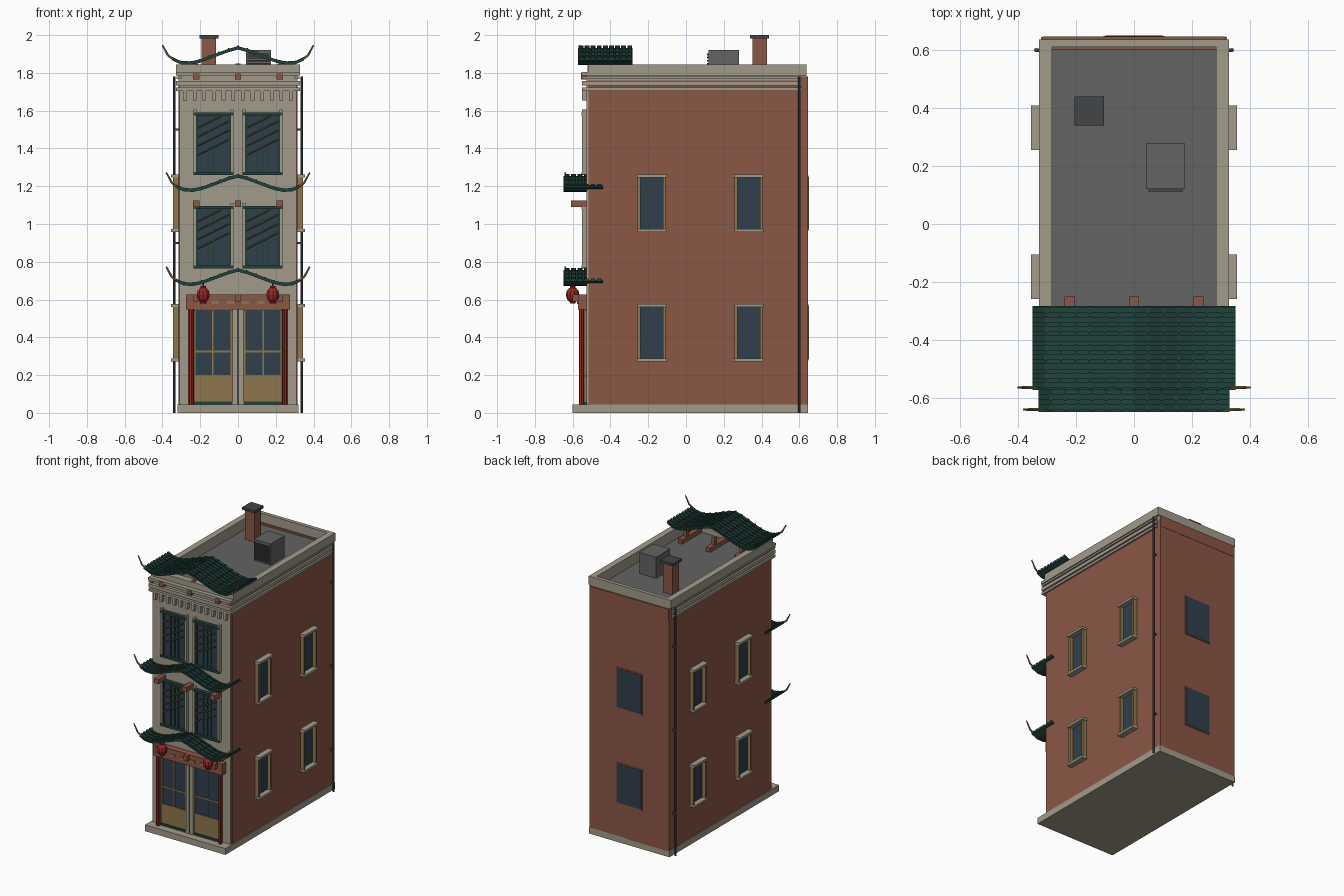
import bpy, bmesh, math
from mathutils import Vector, Matrix

cube = bpy.data.objects.get("Cube")
if cube:
    bpy.data.objects.remove(cube, do_unlink=True)


def material(name, r, g, b):
    m = bpy.data.materials.new(name)
    m.use_nodes = True
    m.diffuse_color = (r, g, b, 1)
    m.node_tree.nodes["Principled BSDF"].inputs["Base Color"].default_value = (r, g, b, 1)
    return m


brick = material("brick", .26, .095, .06)
stone = material("stone", .36, .33, .26)
grey = material("roof grey", .125, .125, .125)
green = material("dark green", .015, .055, .045)
glass = material("window glass", .03, .05, .07)
tan = material("tan wood", .27, .18, .075)
red = material("lacquer red", .3, .02, .015)
metal = material("dark metal", .055, .058, .062)


def finish(name, bm, mat):
    bmesh.ops.recalc_face_normals(bm, faces=bm.faces)
    mesh = bpy.data.meshes.new(name)
    bm.to_mesh(mesh)
    bm.free()
    mesh.materials.append(mat)
    ob = bpy.data.objects.new(name, mesh)
    bpy.context.collection.objects.link(ob)
    return ob


def add_box(bm, x, y, z):
    """Each argument is a (low, high) range."""
    size = [r[1] - r[0] for r in (x, y, z)]
    mid = Vector([(r[0] + r[1]) / 2 for r in (x, y, z)])
    bmesh.ops.create_cube(bm, size=1, matrix=Matrix.Translation(mid) @ Matrix.Diagonal((*size, 1)))


def boxes(name, mat, *ranges, mirror=False):
    bm = bmesh.new()
    for x, y, z in ranges:
        add_box(bm, x, y, z)
        if mirror:
            add_box(bm, (-x[1], -x[0]), y, z)
    return finish(name, bm, mat)


def around(c, w):
    return (c - w / 2, c + w / 2)


def rod(bm, a, b, r, r2=None, sides=8):
    a, b = Vector(a), Vector(b)
    d = b - a
    mat = Matrix.Translation((a + b) / 2) @ d.to_track_quat('Z', 'Y').to_matrix().to_4x4()
    bmesh.ops.create_cone(bm, cap_ends=True, segments=sides, radius1=r,
                          radius2=r if r2 is None else r2, depth=d.length, matrix=mat)


# Main shell
boxes("plinth", stone, ((-.32, .32), (-.6, .645), (0, .045)))
boxes("brick_walls", brick, ((-.315, .315), (-.515, .645), (.04, 1.76)),
      ((-.315, .315), (.6, .647), (1.7, 1.78)))
boxes("front_facade", stone, ((-.31, .31), (-.527, -.51), (.04, 1.8)))
boxes("roof_deck", grey, ((-.29, .29), (-.49, .62), (1.755, 1.768)))
boxes("parapet_sides", stone, ((.283, .328), (-.52, .637), (1.785, 1.845)),
      ((.283, .315), (-.52, .637), (1.755, 1.79)), mirror=True)
boxes("parapet_ends", stone, ((-.3, .3), (-.522, -.475), (1.755, 1.845)),
      ((-.3, .3), (.61, .637), (1.755, 1.845)))
boxes("cornice_bands", stone, *[((-.328, .328), (-.55, .615), z) for z in ((1.705, 1.722), (1.733, 1.757))])
boxes("cornice_top", stone, ((-.328, .328), (-.553, -.5), (1.785, 1.805)))
boxes("cornice_side_strips", stone, ((.3, .326), (-.55, .615), (1.768, 1.78)), mirror=True)
boxes("dentils", stone, *[(around((i - 5.5) * .051, .02), (-.55, -.52), (1.655, 1.706)) for i in range(12)])

# Rooftop chimney and vent unit
boxes("chimney", brick, ((-.192, -.116), (.352, .428), (1.76, 1.985)))
boxes("chimney_cap", metal, ((-.205, -.104), (.34, .44), (1.982, 2)))
boxes("vent_unit", grey, ((.042, .175), (.12, .28), (1.765, 1.92)))
boxes("vent_slats", metal, *[((.05, .167), (.112, .122), around(1.785 + i * .016, .009)) for i in range(8)])

# Downpipes
bm = bmesh.new()
for s in (-1, 1):
    rod(bm, (s * .338, .6, 0), (s * .338, .6, 1.78), .007)
    for z in (.3, .9, 1.5):
        add_box(bm, around(s * .326, .03), around(.6, .012), around(z, .012))
finish("downpipes", bm, metal)

# Side windows
rows, columns = (.425, 1.11), (-.182, .332)
spots = [(y, z) for y in columns for z in rows]
boxes("side_glass", glass, *[((.31, .319), around(y, .13), around(z, .28)) for y, z in spots], mirror=True)
boxes("side_jambs", tan, *[((.31, .344), around(y + e * .067, .014), around(z, .28))
                           for y, z in spots for e in (-1, 1)], mirror=True)
boxes("side_sills", stone, *[((.31, .355), around(y, .155), around(z + e * .144, .016))
                             for y, z in spots for e in (-1, 1)], mirror=True)

# Back windows
boxes("back_frames", brick, *[((-.105, .105), (.64, .648), around(z, .295)) for z in rows])
boxes("back_glass", glass, *[((-.098, .098), (.64, .65), around(z, .28)) for z in rows])

# Front upper windows
floors = (.93, 1.425)
boxes("front_glass", glass, *[((.04, .22), (-.533, -.52), around(z, .31)) for z in floors], mirror=True)
boxes("front_jambs", stone, *[(around(x, .016), (-.55, -.52), around(z + .01, .34))
                              for z in floors for x in (.032, .228)], mirror=True)
boxes("front_window_trim", green, *[((.025, .235), (-.553, -.52), around(z + e * .158, .017))
                                    for z in floors for e in (-1, 1)], mirror=True)
boxes("front_mullions", green, *[(around(x, w), (-.54, -.52), around(z, .31)) for z in floors
                                 for x, w in ((.045, .01), (.1, .005), (.13, .01), (.16, .005), (.215, .01))],
      mirror=True)
bm = bmesh.new()
for z in floors:
    for cx in (-.13, .13):
        for k in range(4):
            low, slope, left = z - .06 + k * .048, .5, cx - .083
            run = min(.166, (z + .145 - low) / slope)
            rod(bm, (left, -.543, low), (left + run, -.543, low + run * slope), .0035, sides=4)
finish("diagonal_lattice", bm, tan)

# Shopfront doors
boxes("door_glass", glass, ((.03, .235), (-.533, -.52), (.19, .545)), mirror=True)
boxes("door_panels", tan, ((.03, .235), (-.538, -.52), (.058, .2)), mirror=True)
boxes("door_bars", tan, (around(.133, .007), (-.539, -.52), (.2, .545)),
      ((.03, .235), (-.539, -.52), around(.325, .009)),
      (around(.035, .01), (-.539, -.52), (.2, .545)),
      (around(.23, .01), (-.539, -.52), (.2, .545)), mirror=True)
boxes("door_sills", green, ((.03, .235), (-.545, -.52), (.045, .06)), mirror=True)
boxes("door_post", stone, ((.005, .028), (-.55, -.52), (.045, .55)), mirror=True)
boxes("door_gap", metal, ((-.006, .006), (-.543, -.52), (.045, .55)))
bm = bmesh.new()
for s in (-1, 1):
    rod(bm, (s * .247, -.553, .045), (s * .247, -.553, .55), .014)
finish("red_columns", bm, red)

# Signboard and timber brackets
boxes("signboard", brick, ((-.275, .275), (-.573, -.52), (.547, .628)))
boxes("sign_insets", tan, *[(around(x, .038), (-.577, -.57), around(.586, .018)) for x in (.04, .12)], mirror=True)
beams = (-.222, 0, .222)
boxes("middle_brackets", brick, *[(around(x, .034), (-.61, -.52), (1.09, 1.124)) for x in beams])
boxes("lower_brackets", brick, *[(around(x, .03), (-.6, -.52), (.59, .627)) for x in beams])
boxes("roof_beams", brick, *[(around(x, .034), (-.556, -.25), (1.766, 1.8)) for x in beams])
boxes("roof_posts", brick, *[(around(x, .025), around(y, .025), (1.79, 1.85))
                             for x in beams for y in (-.5, -.32)])

# Curved tiled eaves
SWEEP = ((0, 1), (.14, .84), (.29, .6), (.44, .35), (.58, .13), (.72, 0), (.87, .03), (1, .3))


def sweep(bm, path, y, lift, thick):
    rings = [[bm.verts.new((px, py, pz + lift + t)) for py, t in
              ((y[0], 0), (y[1], 0), (y[1], thick), (y[0], thick))] for px, pz in path]
    for a, b in zip(rings, rings[1:]):
        for i in range(4):
            j = (i + 1) % 4
            bm.faces.new((a[i], a[j], b[j], b[i]))
    bm.faces.new(rings[0])
    bm.faces.new(rings[-1])


def eave(name, half, base, rise, y, pitch=.032):
    right = [(half * u, base + rise * v) for u, v in SWEEP]
    path = [(-px, pz) for px, pz in right[:0:-1]] + right
    bm = bmesh.new()
    sweep(bm, path, y, 0, .01)
    count = round((y[1] - y[0]) / pitch)
    step = (y[1] - y[0]) / count
    for i in range(count):
        mid = y[0] + (i + .5) * step
        sweep(bm, path, around(mid, step * .6), .008, .01)
        for px, pz in path[1:-1]:
            add_box(bm, around(px, .008), around(mid, step * .8), around(pz + .014, .014))
    finish(name + "_tiles", bm, green)
    # Upturned corner horns
    bm = bmesh.new()
    tip = base + rise * .3
    for s in (-1, 1):
        bend = (s * (half + .02), y[0] + .008, tip + .025)
        rod(bm, (s * (half - .015), y[0] + .008, tip), bend, .006, sides=6)
        rod(bm, bend, (s * (half + .05), y[0] + .008, tip + .08), .006, .004, sides=6)
    finish(name + "_horns", bm, tan)


eave("lower_eave", .33, .672, .075, (-.648, -.44))
eave("middle_eave", .33, 1.17, .075, (-.648, -.44))
eave("top_roof", .35, 1.843, .08, (-.572, -.282))

# Hanging lanterns
bm = bmesh.new()
fittings = bmesh.new()
for s in (-1, 1):
    x, y, z = s * .184, -.6, .625
    bmesh.ops.create_uvsphere(bm, u_segments=10, v_segments=6, radius=1,
                              matrix=Matrix.Translation((x, y, z)) @ Matrix.Diagonal((.036, .036, .042, 1)))
    rod(fittings, (x, y, z + .035), (x, y, z + .046), .015)
    rod(fittings, (x, y, z - .046), (x, y, z - .036), .015)
    rod(fittings, (x, y, z + .04), (x, y, z + .075), .003, sides=4)
finish("lanterns", bm, red)
finish("lantern_fittings", fittings, red)
